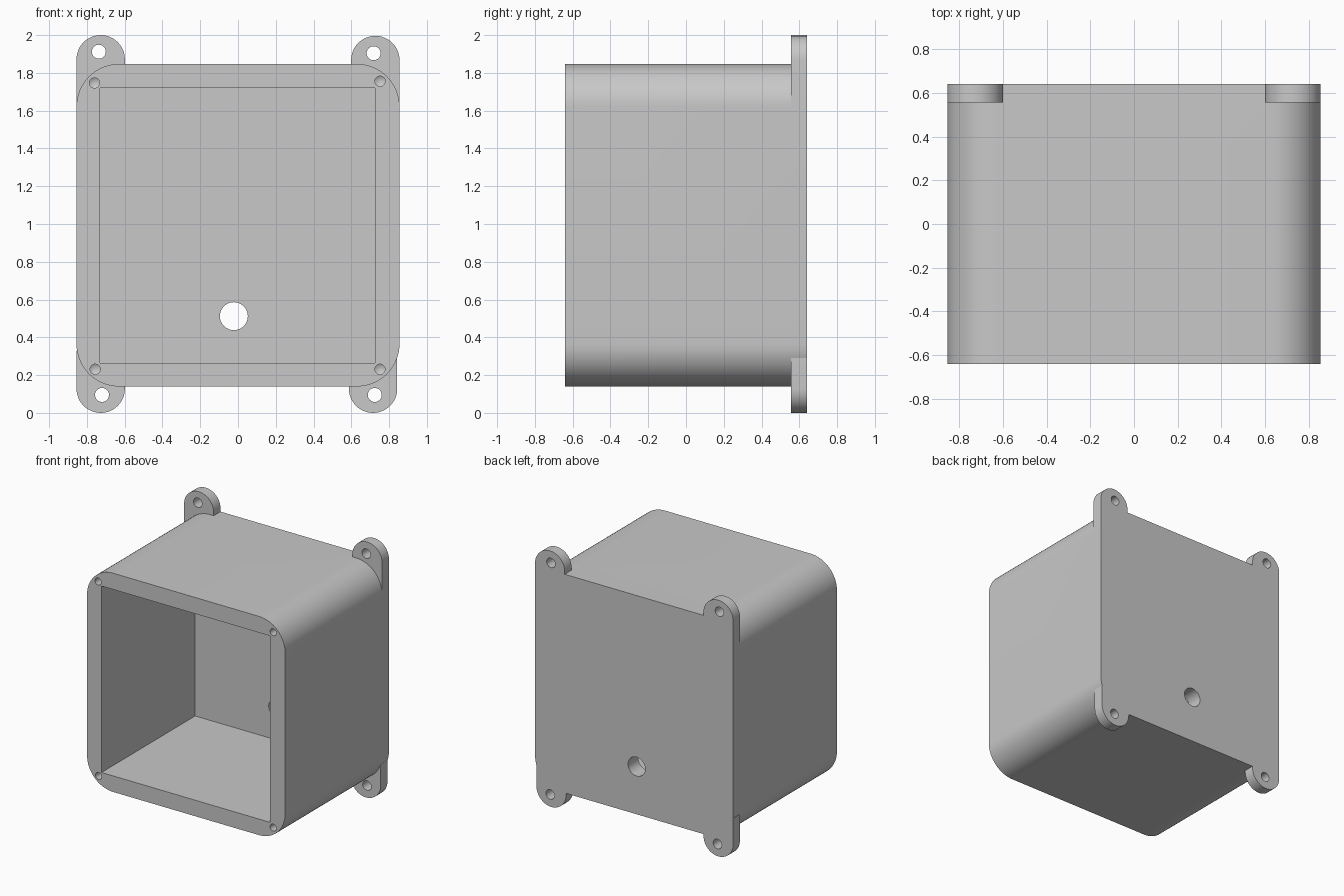
import bpy, bmesh, math

if "Cube" in bpy.data.objects:
    bpy.data.objects.remove(bpy.data.objects["Cube"])

grey = bpy.data.materials.new("light_grey_plastic")
grey.diffuse_color = (0.58, 0.58, 0.58, 1)
grey.use_nodes = True
grey.node_tree.nodes["Principled BSDF"].inputs["Base Color"].default_value = grey.diffuse_color

X, Z0, Z1, Y = 0.855, 0.14, 1.847, 0.64   # case half width, bottom, top, half depth


def prism(name, outline, y0, y1):
    """Extrude an x-z outline along y."""
    bm = bmesh.new()
    face = bm.faces.new([bm.verts.new((x, y0, z)) for x, z in outline])
    out = bmesh.ops.extrude_face_region(bm, geom=[face])
    for v in out["geom"]:
        if isinstance(v, bmesh.types.BMVert):
            v.co.y = y1
    bmesh.ops.recalc_face_normals(bm, faces=bm.faces)
    return finish(name, bm)


def drill(name, x, z, r, y0, y1, tip=0.0):
    """Round hole cutter along y, with an optional pointed tip."""
    bm = bmesh.new()
    n = 32
    rings = [[bm.verts.new((x + r * math.cos(2 * math.pi * i / n), y,
                            z + r * math.sin(2 * math.pi * i / n)))
              for i in range(n)] for y in (y0, y1)]
    bm.faces.new(rings[0])
    apex = bm.verts.new((x, y1 + tip, z)) if tip else None
    for i in range(n):
        j = (i + 1) % n
        bm.faces.new((rings[0][i], rings[0][j], rings[1][j], rings[1][i]))
        if apex:
            bm.faces.new((rings[1][i], rings[1][j], apex))
    if not apex:
        bm.faces.new(rings[1])
    bmesh.ops.recalc_face_normals(bm, faces=bm.faces)
    return finish(name, bm)


def finish(name, bm):
    mesh = bpy.data.meshes.new(name)
    bm.to_mesh(mesh)
    bm.free()
    mesh.materials.append(grey)
    obj = bpy.data.objects.new(name, mesh)
    bpy.context.collection.objects.link(obj)
    return obj


def combine(target, tool, operation):
    """Apply a boolean and discard the tool object."""
    mod = target.modifiers.new("boolean", "BOOLEAN")
    mod.operation, mod.object, mod.solver = operation, tool, "EXACT"
    bpy.context.view_layer.objects.active = target
    bpy.ops.object.modifier_apply(modifier=mod.name)
    bpy.data.objects.remove(tool)


def arc(cx, cz, r, a0, a1, n):
    return [(cx + r * math.cos(math.radians(a0 + (a1 - a0) * i / n)),
             cz + r * math.sin(math.radians(a0 + (a1 - a0) * i / n)))
            for i in range(n + 1)]


# Case with rounded corners
R = 0.225
outline = (arc(X - R, Z1 - R, R, 0, 90, 16) + arc(R - X, Z1 - R, R, 90, 180, 16)
           + arc(R - X, Z0 + R, R, 180, 270, 16) + arc(X - R, Z0 + R, R, 270, 360, 16))
case = prism("junction_box", outline, -Y, Y)

# Mounting lugs: centre x, centre z, inner end z, hole x, hole z
LUG_R = 0.128
for cx, cz, end, hx, hz in ((-0.727, 1.872, 1.62, -0.737, 1.912),
                            (0.727, 1.868, 1.62, 0.718, 1.904),
                            (-0.727, 0.128, 0.33, -0.720, 0.095),
                            (0.715, 0.128, 0.29, 0.724, 0.095)):
    a0 = 0 if cz > 1 else 180
    curve = arc(cx, cz, LUG_R, a0, a0 + 180, 24)
    lug = prism("lug", curve + [(curve[-1][0], end), (curve[0][0], end)], 0.556, Y)
    combine(lug, drill("lug_hole", hx, hz, 0.037, 0.5, 0.7), "DIFFERENCE")
    combine(case, lug, "UNION")

# Square cavity open at the front
cavity = prism("cavity", [(-0.73, 0.265), (0.725, 0.265), (0.725, 1.72), (-0.73, 1.72)],
               -0.8, 0.515)
combine(case, cavity, "DIFFERENCE")

# Cable hole through the back wall
combine(case, drill("cable_hole", -0.022, 0.512, 0.074, 0.4, 0.8), "DIFFERENCE")

# Blind lid screw holes in the front rim
for x, z in ((-0.76, 1.747), (0.752, 1.756), (-0.756, 0.231), (0.752, 0.231)):
    combine(case, drill("screw_hole", x, z, 0.027, -0.8, -0.36, 0.016), "DIFFERENCE")

# Smooth rounded walls, sharp rims
bpy.ops.object.select_all(action="DESELECT")
case.select_set(True)
bpy.context.view_layer.objects.active = case
bpy.ops.object.shade_smooth_by_angle(angle=math.radians(30))
